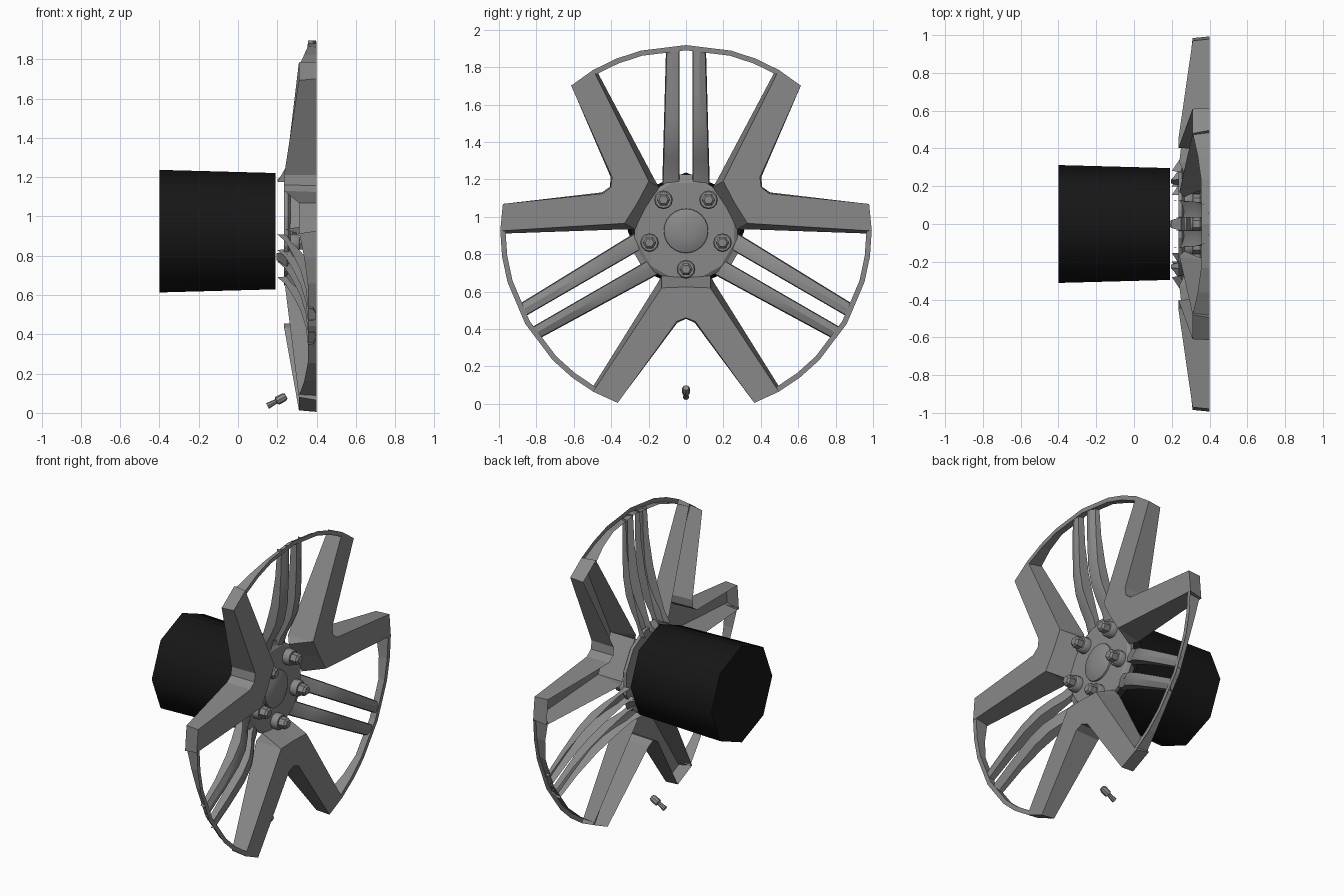
import bpy
import math
from mathutils import Vector

HUB_Z = 0.925

cube = bpy.data.objects.get("Cube")
if cube:
    bpy.data.objects.remove(cube, do_unlink=True)


def make_material(name, rgb):
    mat = bpy.data.materials.new(name)
    mat.use_nodes = True
    mat.diffuse_color = (*rgb, 1)
    mat.node_tree.nodes["Principled BSDF"].inputs["Base Color"].default_value = (*rgb, 1)
    return mat


GREY = make_material("wheel grey", (0.25, 0.25, 0.25))
BLACK = make_material("barrel black", (0.008, 0.008, 0.008))


def place(r, t, x, angle):
    """Radial, sideways and axial position to model space."""
    c, s = math.cos(angle), math.sin(angle)
    return (x, r * c - t * s, HUB_Z + r * s + t * c)


def add_mesh(name, verts, faces, mat=GREY, smooth=0):
    mesh = bpy.data.meshes.new(name)
    mesh.from_pydata(verts, [], faces)
    mesh.materials.append(mat)
    obj = bpy.data.objects.new(name, mesh)
    bpy.context.scene.collection.objects.link(obj)
    bpy.ops.object.select_all(action="DESELECT")
    obj.select_set(True)
    bpy.context.view_layer.objects.active = obj
    bpy.ops.object.mode_set(mode="EDIT")
    bpy.ops.mesh.select_all(action="SELECT")
    bpy.ops.mesh.normals_make_consistent(inside=False)
    bpy.ops.object.mode_set(mode="OBJECT")
    if smooth:
        bpy.ops.object.shade_smooth_by_angle(angle=math.radians(smooth))
    return obj


def lathe(name, profile, sides, origin, axis=(1, 0, 0), mat=GREY, smooth=0, turn=0):
    """Closed solid from (distance along axis, radius) pairs."""
    axis = Vector(axis).normalized()
    side = Vector((0, 1, 0))
    up = axis.cross(side)
    verts, faces = [], []
    for d, rad in profile:
        for i in range(sides):
            a = turn + math.tau * i / sides
            verts.append(Vector(origin) + axis * d + (side * math.cos(a) + up * math.sin(a)) * rad)
    for k in range(len(profile) - 1):
        for i in range(sides):
            j = (i + 1) % sides
            faces.append((k * sides + i, k * sides + j, (k + 1) * sides + j, (k + 1) * sides + i))
    faces.append(tuple(range(sides)))
    faces.append(tuple(range(len(verts) - sides, len(verts))))
    return add_mesh(name, verts, faces, mat, smooth)


def forked_spoke(angle):
    """V-shaped pair of wide arms: front plate with side walls, open behind."""
    pts = {
        "mid": (0.3, 0, 0.4), "root": (0.305, 0.13, 0.4),
        "tip_out": (0.86, 0.497, 0.4), "tip_in": (0.92, 0.365, 0.4),
        "fork": (0.485, 0.05, 0.4), "fork_mid": (0.465, 0, 0.4),
        "hub_mid": (0.25, 0, 0.268), "hub": (0.24, 0.13, 0.265),
        "root_back": (0.285, 0.155, 0.24), "tip_out_back": (0.845, 0.505, 0.31),
        "tip_in_back": (0.912, 0.36, 0.31),
        "fork_back": (0.492, 0.047, 0.235), "fork_mid_back": (0.47, 0, 0.235),
    }
    plates = [
        ("mid", "root", "fork", "fork_mid"), ("root", "tip_out", "tip_in", "fork"),
        ("hub_mid", "hub", "root", "mid"), ("hub", "root_back", "root"),
        ("root", "root_back", "tip_out_back", "tip_out"),
        ("tip_out", "tip_out_back", "tip_in_back", "tip_in"),
        ("tip_in", "tip_in_back", "fork_back", "fork"),
        ("fork", "fork_back", "fork_mid_back", "fork_mid"),
    ]
    names = list(pts)
    verts, faces = [], []
    for s in (1, -1):
        base = len(verts)
        verts += [place(r, s * t, x, angle) for r, t, x in pts.values()]
        faces += [[base + names.index(n) for n in p][::s] for p in plates]
    add_mesh("forked_spoke", verts, faces)


def thin_spoke(angle, s):
    """Slim channel spoke, flat near the rim and dropping back at the hub."""
    stations = [(0.25, 0.262, 0.2), (0.32, 0.285, 0.24), (0.39, 0.325, 0.262),
                (0.48, 0.365, 0.288), (0.6, 0.388, 0.318), (0.78, 0.396, 0.345), (0.97, 0.398, 0.356)]
    verts, faces = [], []
    for r, front, back in stations:
        out = 0.122 - 0.02 * (r - 0.25) / 0.72
        section = [(out + 0.005, back), (out, front - 0.015), (0.072, front),
                   (0.038, front - 0.005), (0.034, back)]
        verts += [place(r, s * t, x, angle) for t, x in section]
    n = 5
    for k in range(len(stations) - 1):
        for i in range(n - 1):
            faces.append((k * n + i, k * n + i + 1, (k + 1) * n + i + 1, (k + 1) * n + i))
    add_mesh("thin_spoke", verts, faces, smooth=30)


def rim_arc(angle):
    """Thin rim strip linking two arms: flat front lip with a wall behind, deeper at its ends."""
    half = [(30, 0.993, 0.31), (22, 0.993, 0.337), (14, 0.993, 0.355), (0, 0.993, 0.357)]
    steps = [(-d, r, x) for d, r, x in half] + [(d, r, x) for d, r, x in half[-2::-1]]
    verts, faces = [], []
    for d, r, back in steps:
        a = angle + math.radians(d)
        verts += [place(r, 0, 0.4, a), place(r - 0.028, 0, 0.4, a), place(r - 0.024, 0, back, a)]
    for k in range(len(steps) - 1):
        for i in range(2):
            faces.append((k * 3 + i, k * 3 + i + 1, k * 3 + 4 + i, k * 3 + 3 + i))
    add_mesh("rim_arc", verts, faces)


def spoke_bridge(angle):
    """Wedge that closes the gap between the thin spokes at the hub."""
    verts = [place(r, t, x, angle) for r, t, x in (
        (0.25, -0.036, 0.262), (0.25, 0.036, 0.262), (0.30, -0.036, 0.25), (0.30, 0.036, 0.25),
        (0.26, -0.02, 0.195), (0.26, 0.02, 0.195))]
    faces = [(0, 1, 3, 2), (0, 4, 5, 1), (2, 3, 5, 4), (0, 2, 4), (1, 5, 3)]
    add_mesh("spoke_bridge", verts, faces)


# Spokes and rim, three-fold around the hub
for k in range(3):
    turn = math.tau * k / 3
    forked_spoke(turn - math.pi / 2)
    thin_angle = turn + math.pi / 2
    thin_spoke(thin_angle, 1)
    thin_spoke(thin_angle, -1)
    rim_arc(thin_angle)
    spoke_bridge(thin_angle)

# Hub, centre cap and barrel
centre = (0, 0, HUB_Z)
lathe("hub", [(0.235, 0.285), (0.255, 0.285), (0.268, 0.265)], 12, centre, turn=math.pi / 12)
lathe("centre_cap", [(0.262, 0.12), (0.278, 0.117), (0.29, 0.09), (0.298, 0.05), (0.3, 0.015)],
      24, centre, smooth=30)
lathe("barrel", [(-0.4, 0.312), (0.19, 0.296)], 8, centre, mat=BLACK, smooth=60)

# Lug nuts on washers
for k in range(5):
    spot = place(0.205, 0, 0, math.tau * k / 5 - math.pi / 2)
    lathe("washer", [(0.26, 0.05), (0.305, 0.05), (0.312, 0.044)], 12, spot, smooth=40)
    lathe("lug_nut", [(0.31, 0.036), (0.35, 0.036), (0.362, 0.024)], 6, spot)

# Valve stem
lathe("valve_stem", [(0, 0.016), (0.05, 0.012), (0.055, 0.022), (0.095, 0.022), (0.108, 0.015)],
      8, (0.15, 0, 0.035), axis=(0.88, 0, 0.47), smooth=30)
